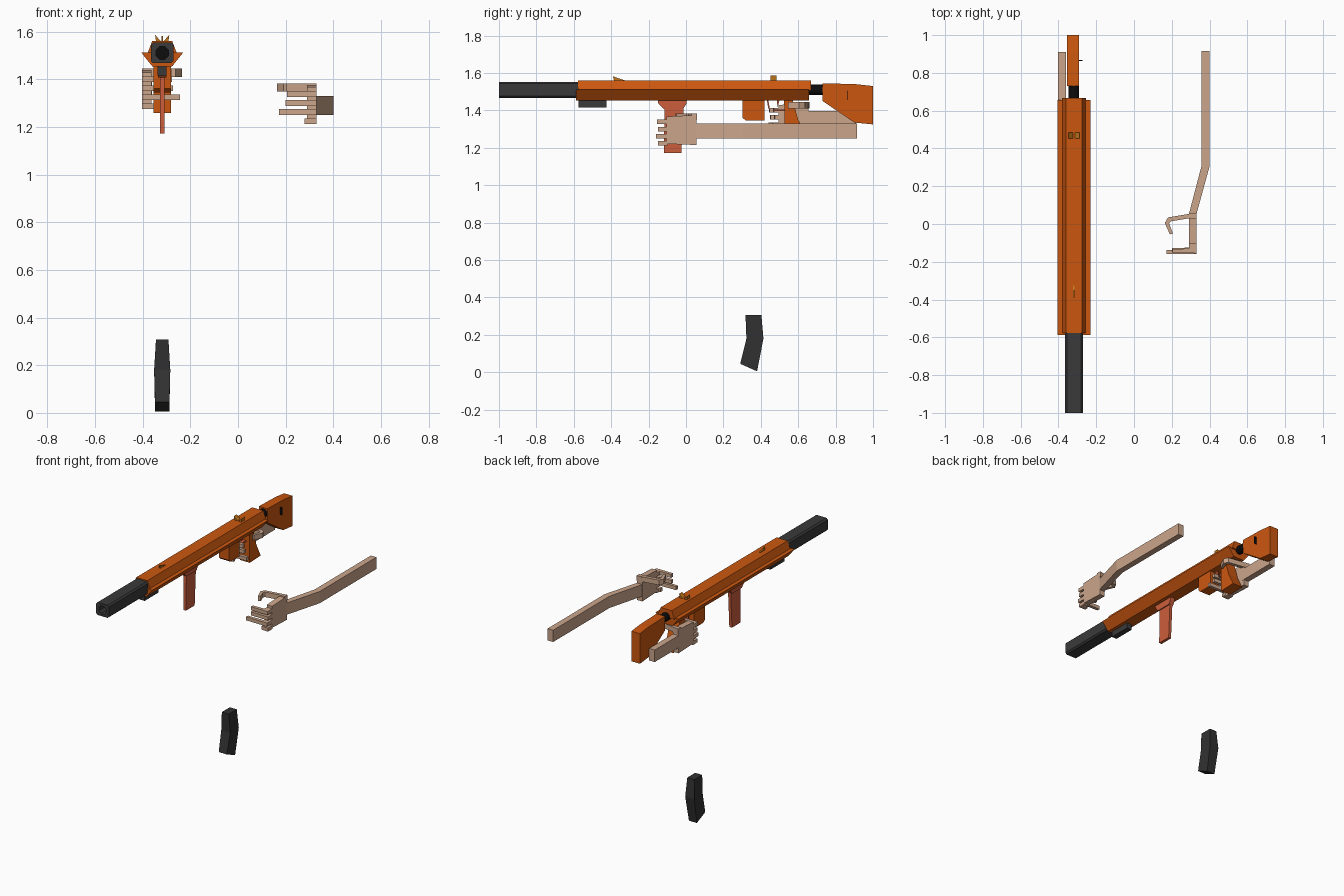
import bpy, bmesh, math
from mathutils import Vector

if "Cube" in bpy.data.objects:
    bpy.data.objects.remove(bpy.data.objects["Cube"])


def material(name, rgb):
    m = bpy.data.materials.new(name)
    m.use_nodes = True
    m.diffuse_color = (*rgb, 1)
    m.node_tree.nodes["Principled BSDF"].inputs["Base Color"].default_value = (*rgb, 1)
    return m


ORANGE = material("burnt orange", (0.60, 0.095, 0.005))
CORAL = material("coral red", (0.60, 0.11, 0.045))
SKIN = material("skin tan", (0.60, 0.38, 0.26))
STEEL = material("dark steel", (0.042, 0.042, 0.042))
CHARCOAL = material("charcoal", (0.031, 0.031, 0.032))
BLACK = material("black", (0.004, 0.004, 0.004))
GOLD = material("sight gold", (0.55, 0.19, 0.012))

CX = -0.318   # centre line of the launcher


def finish(name, bm, *mats):
    bmesh.ops.recalc_face_normals(bm, faces=bm.faces)
    me = bpy.data.meshes.new(name)
    bm.to_mesh(me)
    bm.free()
    for m in mats:
        me.materials.append(m)
    ob = bpy.data.objects.new(name, me)
    bpy.context.scene.collection.objects.link(ob)
    return ob


def prism_bm(profile, axis, lo, hi):
    """Extrude a 2D profile along x, y or z; the profile uses the other two axes in order."""
    def at(p, d):
        c = list(p)
        c.insert("xyz".index(axis), d)
        return c
    bm = bmesh.new()
    a = [bm.verts.new(at(p, lo)) for p in profile]
    b = [bm.verts.new(at(p, hi)) for p in profile]
    bm.faces.new(a)
    bm.faces.new(b)
    n = len(a)
    for i in range(n):
        bm.faces.new((a[i], a[(i + 1) % n], b[(i + 1) % n], b[i]))
    return bm


def prism(name, profile, axis, lo, hi, mat):
    return finish(name, prism_bm(profile, axis, lo, hi), mat)


def side(name, profile, half, mat, cx=CX):
    """Side profile (y, z) with a thickness centred on the launcher."""
    return prism(name, profile, "x", cx - half, cx + half, mat)


def box(name, x, y, z, mat):
    rect = [(y[0], z[0]), (y[1], z[0]), (y[1], z[1]), (y[0], z[1])]
    return prism(name, rect, "x", x[0], x[1], mat)


# Receiver: upper shell and flared lower trough
prism("receiver_upper", [(CX - 0.063, 1.505), (CX + 0.063, 1.505),
                         (CX + 0.042, 1.56), (CX - 0.042, 1.56)], "y", -0.578, 0.667, ORANGE)
prism("receiver_lower", [(CX - 0.041, 1.453), (CX + 0.041, 1.453),
                         (CX + 0.087, 1.511), (CX - 0.087, 1.511)], "y", -0.588, 0.657, ORANGE)

# Barrel shroud with chamfered edges and a round bore
CZ, hw, hh, c = 1.51, 0.048, 0.043, 0.01
outline = [(CX + sx * u, CZ + sz * v) for sx, sz, u, v in (
    (-1, -1, hw - c, hh), (1, -1, hw - c, hh), (1, -1, hw, hh - c), (1, 1, hw, hh - c),
    (1, 1, hw - c, hh), (-1, 1, hw - c, hh), (-1, 1, hw, hh - c), (-1, -1, hw, hh - c))]
bm = prism_bm(outline, "y", -1.0, -0.57)
bmesh.ops.recalc_face_normals(bm, faces=bm.faces)
muzzle = min(bm.faces, key=lambda f: f.calc_center_median().y)
bmesh.ops.inset_individual(bm, faces=[muzzle], thickness=0.006)
for i, v in enumerate(muzzle.verts):
    d = Vector((v.co.x - CX, 0, v.co.z - CZ))
    a = round((math.atan2(d.z, d.x) - math.pi / 8) / (math.pi / 4)) * math.pi / 4 + math.pi / 8
    v.co.x, v.co.z = CX + 0.029 * math.cos(a), CZ + 0.029 * math.sin(a)
bore = bmesh.ops.extrude_discrete_faces(bm, faces=[muzzle])["faces"][0]
bmesh.ops.translate(bm, verts=bore.verts, vec=(0, 0.15, 0))
bore.material_index = 1
finish("barrel_shroud", bm, STEEL, BLACK)
box("barrel_lug", (CX - 0.019, CX + 0.019), (-0.575, -0.425), (1.415, 1.456), STEEL)

# Rear rod and shoulder stock
ring = [(CX + 0.028 * math.cos(i * math.pi / 6), CZ + 0.028 * math.sin(i * math.pi / 6))
        for i in range(12)]
prism("stock_rod", ring, "y", 0.64, 0.75, BLACK)
side("shoulder_stock", [(0.73, 1.545), (0.91, 1.54), (1.0, 1.53), (1.0, 1.325),
                        (0.90, 1.335), (0.73, 1.45)], 0.032, ORANGE, CX - 0.004)
box("stock_tab", (CX, -0.272), (0.863, 0.867), (1.455, 1.505), BLACK)

# Sights
side("front_sight", [(-0.39, 1.582), (-0.32, 1.558), (-0.385, 1.558)], 0.004, GOLD)
for s, label in ((-1, "right"), (1, "left")):
    prism("rear_sight_" + label, [(CX + s * 0.004, 1.558), (CX + s * 0.026, 1.558),
                                  (CX + s * 0.030, 1.586)], "y", 0.452, 0.485, GOLD)

# Front grip with a flared collar
side("front_grip", [(-0.115, 1.41), (-0.012, 1.41), (-0.025, 1.172), (-0.118, 1.172)],
     0.010, CORAL)
side("front_grip_collar", [(-0.15, 1.456), (0.005, 1.456), (0.002, 1.435), (-0.015, 1.408),
                           (-0.12, 1.408), (-0.148, 1.435)], 0.017, CORAL)

# Magazine well, pistol grip, trigger guard and trigger
side("magazine_well", [(0.303, 1.456), (0.42, 1.456), (0.42, 1.345), (0.32, 1.345),
                       (0.303, 1.36)], 0.037, ORANGE)
side("pistol_grip", [(0.525, 1.456), (0.57, 1.456), (0.60, 1.35), (0.645, 1.262),
                     (0.527, 1.258)], 0.037, ORANGE)
side("trigger_guard", [(0.432, 1.456), (0.44, 1.41), (0.455, 1.396), (0.53, 1.396),
                       (0.53, 1.404), (0.458, 1.404), (0.447, 1.414), (0.44, 1.456)],
     0.012, CORAL)
side("trigger", [(0.485, 1.456), (0.50, 1.456), (0.49, 1.415)], 0.006, CORAL)

# Detached curved magazine, slimmer towards both ends
bm = prism_bm([(0.318, 0.307), (0.403, 0.307), (0.414, 0.18), (0.38, 0.005),
               (0.29, 0.045), (0.323, 0.18)], "x", CX - 0.034, CX + 0.034)
for v in bm.verts:
    if abs(v.co.z - 0.18) > 0.05:
        v.co.x = CX + (v.co.x - CX) * (0.77 if v.co.z > 0.2 else 0.88)
finish("magazine", bm, CHARCOAL)


# Hands: laid out for the left, then mirrored and moved for the right
def hand(label, mirror, dx, dy, dz):
    def part(name, outline_xy, z0, z1):
        pts = [(mirror * x + dx, y + dy) for x, y in outline_xy]
        return prism(label + "_" + name, pts, "z", z0 + dz, z1 + dz, SKIN)

    def rect(x0, x1, y0, y1):
        return [(x0, y0), (x1, y0), (x1, y1), (x0, y1)]

    # Palm tapers slightly at the wrist
    palm = part("palm", rect(0.29, 0.33, -0.105, 0.055), 1.215, 1.375)
    for v in palm.data.vertices:
        if v.co.y - dy < 0:
            v.co.z += -0.008 if v.co.z - dz > 1.3 else 0.006
    # Fingers curl around towards the thumb
    for i, (tip, y) in enumerate(((0.205, -0.155), (0.20, -0.15), (0.172, -0.16), (0.28, -0.15))):
        z = 1.338 - 0.038 * i
        part(f"finger_{i + 1}", [(0.33, -0.1), (0.29, -0.1), (0.29, y + 0.025),
                                 (tip, y + 0.022), (tip, y + 0.002), (0.33, y)], z - 0.012, z + 0.012)
    # Thumb wraps over the top, with a bent tip
    part("thumb", [(0.33, 0.06), (0.18, 0.035), (0.163, 0.005), (0.19, -0.055), (0.206, -0.05),
                   (0.186, 0.004), (0.195, 0.014), (0.29, 0.03), (0.33, 0.03)], 1.348, 1.382)


hand("left", 1, 0, 0, 0)
hand("right", -1, -0.072, 0.6, 0.062)
prism("left_arm", [(0.29, 0.05), (0.33, 0.05), (0.40, 0.305), (0.40, 0.915),
                   (0.358, 0.915), (0.358, 0.31)], "z", 1.25, 1.33, SKIN)
box("right_forearm", (-0.402, -0.36), (0.64, 0.91), (1.315, 1.397), SKIN)
